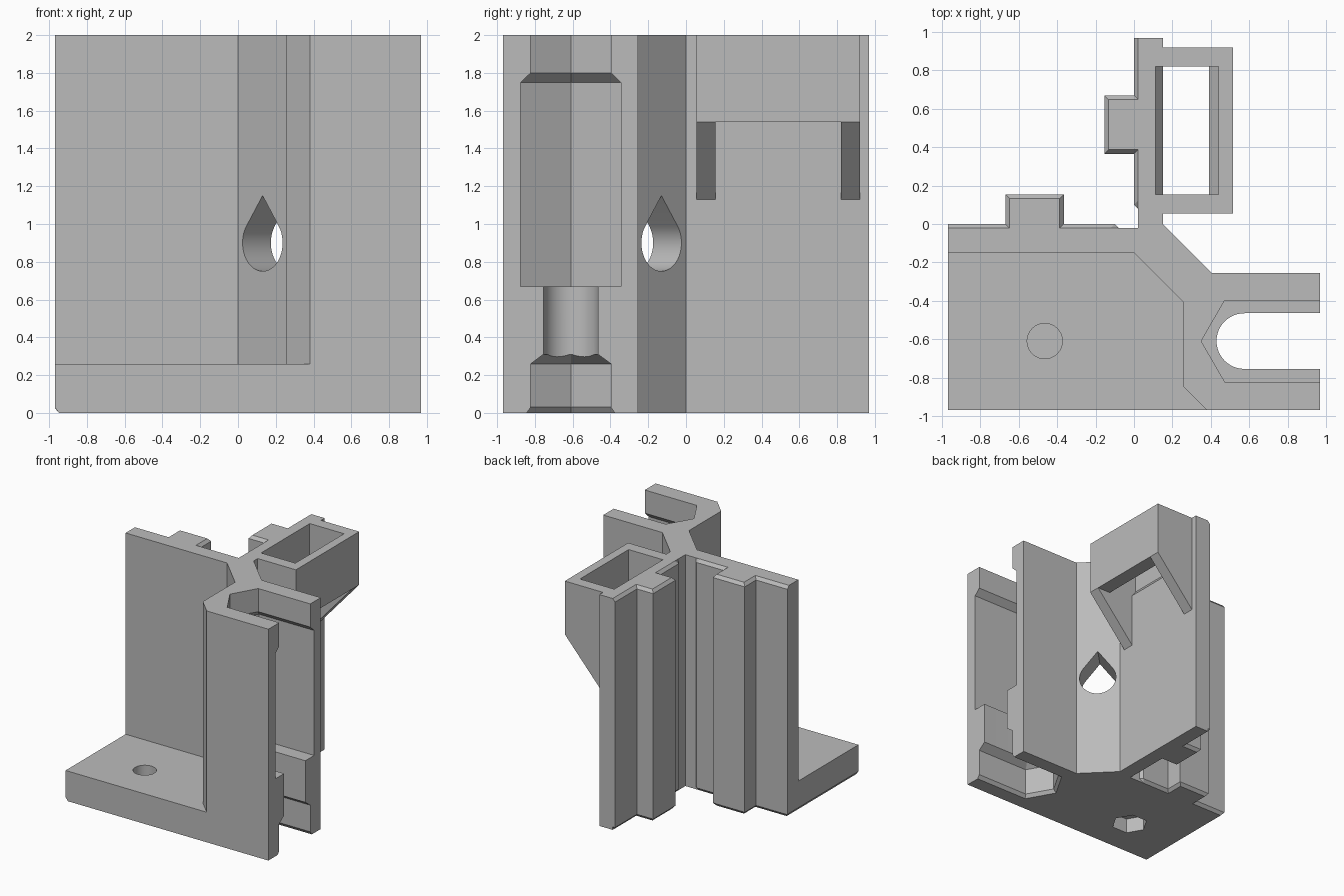
import bpy, bmesh
from math import cos, sin, tan, pi, acos, radians
from mathutils import Matrix, Vector

if "Cube" in bpy.data.objects:
    bpy.data.objects.remove(bpy.data.objects["Cube"], do_unlink=True)

grey = bpy.data.materials.new("plain_grey")
grey.use_nodes = True
COLOUR = (0.5, 0.5, 0.5, 1)
grey.diffuse_color = COLOUR
grey.node_tree.nodes["Principled BSDF"].inputs["Base Color"].default_value = COLOUR


def loft(name, sections, matrix=Matrix()):
    """Closed solid through (height, outline) sections with equal point counts."""
    bm = bmesh.new()
    rings = [[bm.verts.new(matrix @ Vector((x, y, h))) for x, y in pts] for h, pts in sections]
    for low, high in zip(rings, rings[1:]):
        n = len(low)
        for i in range(n):
            j = (i + 1) % n
            bm.faces.new((low[i], low[j], high[j], high[i]))
    bm.faces.new(rings[0])
    bm.faces.new(rings[-1])
    bmesh.ops.recalc_face_normals(bm, faces=bm.faces)
    mesh = bpy.data.meshes.new(name)
    bm.to_mesh(mesh)
    bm.free()
    mesh.materials.append(grey)
    ob = bpy.data.objects.new(name, mesh)
    bpy.context.collection.objects.link(ob)
    return ob


def prism(name, pts, low, high, matrix=Matrix()):
    return loft(name, [(low, pts), (high, pts)], matrix)


def combine(target, other, operation):
    """Apply a boolean to the target and remove the other solid."""
    mod = target.modifiers.new(operation.lower(), 'BOOLEAN')
    mod.operation = operation
    mod.solver = 'EXACT'
    mod.object = other
    bpy.context.view_layer.objects.active = target
    bpy.ops.object.modifier_apply(modifier=mod.name)
    bpy.data.objects.remove(other, do_unlink=True)


def ngon(cx, cy, r, n):
    return [(cx + r * cos(2 * pi * i / n), cy + r * sin(2 * pi * i / n)) for i in range(n)]


# Upright: rear panel, diagonal web, clamp column and side panel
E, T, R = 0.97, 2.0, 0.022
shared = [(E, -E), (E, -0.255), (0.405, -0.255), (0.15, 0), (0.15, E), (R, E), (R, -R), (-E, -R)]
upright = [(-E, -0.15), (0, -0.15), (0.255, -0.405), (0.255, -0.845), (0.38, -E)] + shared
body = prism("bracket_body", upright, 0.26, T)

# Foot plate with a chamfered lower left edge
foot = [(-E, -E)] + shared
foot_low = [(max(x, R - E), y) for x, y in foot]
combine(body, loft("foot_plate", [(0, foot_low), (0.03, foot), (0.26, foot)]), 'UNION')

# Socket box with sloped underside on the side panel (profile in x, z; extruded along y)
along_y = Matrix(((1, 0, 0, 0), (0, 0, 1, 0), (0, 1, 0, 0), (0, 0, 0, 1)))
box = [(0.1, T), (0.515, T), (0.515, 1.54), (0.15, 1.13), (0.1, 1.13)]
combine(body, prism("socket_box", box, 0.055, 0.92, along_y), 'UNION')
opening = [(0.112, 2.1), (0.44, 2.1), (0.44, 1.65), (0.39, 1.6), (0.39, 1.54),
           (0.6, 1.54), (0.6, 1), (0.15, 1), (0.15, 1.6), (0.112, 1.65)]
combine(body, prism("socket_opening", opening, 0.155, 0.82, along_y), 'DIFFERENCE')

# Clamp slot: hexagonal channels above and below a round-ended neck
CY = -0.61


def hex_slot(h, c=0.595):
    return [(1.2, CY + h), (c - h * tan(pi / 6), CY + h), (c - h / cos(pi / 6), CY),
            (c - h * tan(pi / 6), CY - h), (1.2, CY - h)]


lower = [(-0.03, 0.255), (0.03, 0.212), (0.26, 0.212), (0.31, 0.145)]
upper = [(0.67, 0.265), (1.75, 0.265), (1.8, 0.212), (2.1, 0.212)]
for name, steps in (("lower_slot", lower), ("upper_slot", upper)):
    combine(body, loft(name, [(z, hex_slot(h)) for z, h in steps]), 'DIFFERENCE')
N = 24
arc = [(0.575 - 0.145 * sin(pi * i / N), CY + 0.145 * cos(pi * i / N)) for i in range(N + 1)]
combine(body, prism("neck_slot", arc + [(1.2, CY - 0.145), (1.2, CY + 0.145)], 0.29, 0.69),
        'DIFFERENCE')

# Teardrop hole through the diagonal web
s = 0.5 ** 0.5
through = Matrix(((s, 0, s, 0.205), (-s, 0, s, -0.205), (0, 1, 0, 0.9), (0, 0, 0, 1)))
a = acos(0.6)
drop = [(0, 0.25)]
for i in range(33):
    t = a + (2 * pi - 2 * a) * i / 32
    drop.append((0.15 * sin(t), 0.15 * cos(t)))
combine(body, prism("teardrop_hole", drop, -0.2, 0.2, through), 'DIFFERENCE')

# Screw hole from above and nut pocket from below, with a thin skin between
combine(body, prism("screw_hole", ngon(-0.465, CY, 0.092, 32), 0.14, 0.4), 'DIFFERENCE')
combine(body, prism("nut_pocket", ngon(-0.465, CY, 0.147, 6), -0.1, 0.13), 'DIFFERENCE')

# Ridged mating faces, chamfered at both ends, mirrored across the diagonal
B = -0.024
full = [(-E, B), (-E, 0), (-0.67, 0), (-0.67, 0.155), (-0.365, 0.155), (-0.365, 0),
        (-0.1, 0), (-0.077, B)]
end = [(-E, B), (-E, -R), (R - 0.67, -R), (R - 0.67, 0.155 - R), (-0.365 - R, 0.155 - R),
       (-0.365 - R, -R), (-0.1 - R, -R), (-0.079, B)]
end_low = [(max(x, R - E), y) for x, y in end]
parts = [body]
for name, flip in (("rear_rail", False), ("side_rail", True)):
    rings = [(0, end_low), (0.026, full), (T - 0.026, full), (T, end)]
    if flip:
        rings = [(z, [(-y, -x) for x, y in pts]) for z, pts in rings]
    parts.append(loft(name, rings))

# Crisp edges, smooth round walls
bpy.ops.object.select_all(action='DESELECT')
for ob in parts:
    ob.select_set(True)
bpy.context.view_layer.objects.active = body
bpy.ops.object.shade_smooth_by_angle(angle=radians(20))
